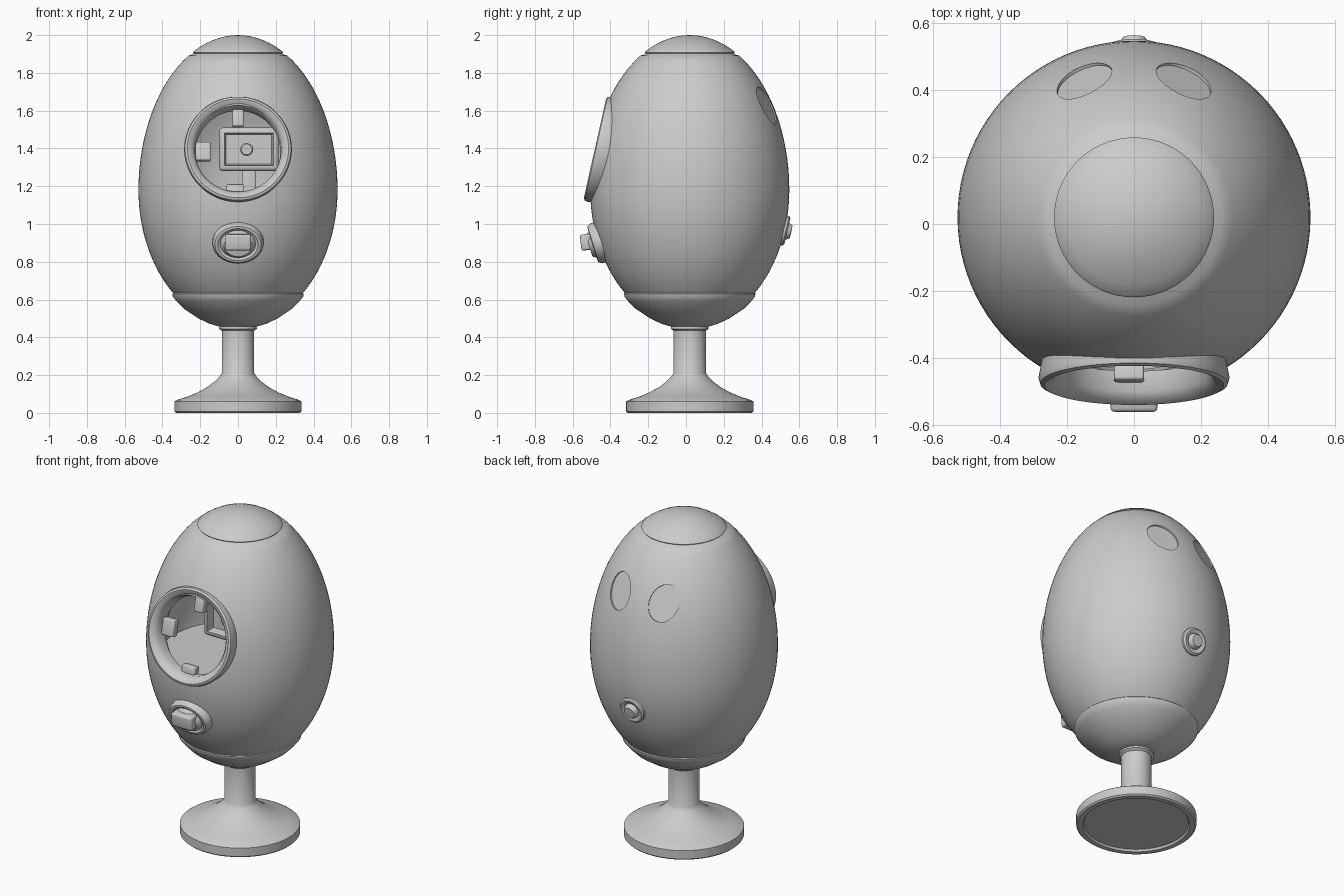
import bpy, bmesh, math
from mathutils import Matrix, Vector

if "Cube" in bpy.data.objects:
    bpy.data.objects.remove(bpy.data.objects["Cube"])

CY = 0.02           # y of the vertical axis
AXIS = Matrix.Translation((0, CY, 0))


def frame(p, n):
    # local z = surface normal, local y = up
    z = Vector(n).normalized()
    x = Vector((0, 0, 1)).cross(z).normalized()
    y = z.cross(x)
    m = Matrix((x, y, z)).transposed().to_4x4()
    m.translation = Vector(p)
    return m


def finish(name, bm, mat):
    bmesh.ops.transform(bm, matrix=mat, verts=bm.verts)
    bmesh.ops.recalc_face_normals(bm, faces=bm.faces)
    me = bpy.data.meshes.new(name)
    bm.to_mesh(me)
    bm.free()
    ob = bpy.data.objects.new(name, me)
    bpy.context.collection.objects.link(ob)
    return ob


def smooth(ob, angle=35):
    bpy.ops.object.select_all(action='DESELECT')
    ob.select_set(True)
    bpy.context.view_layer.objects.active = ob
    bpy.ops.object.shade_smooth_by_angle(angle=math.radians(angle))
    return ob


def lathe(name, pts, mat=AXIS, closed=False, steps=96):
    bm = bmesh.new()
    vs = [bm.verts.new((r, 0, z)) for r, z in pts]
    for a, b in zip(vs, vs[1:] + (vs[:1] if closed else [])):
        if a is not b:
            if closed or b is not vs[0]:
                bm.edges.new((a, b))
    bmesh.ops.spin(bm, geom=bm.verts[:] + bm.edges[:], cent=(0, 0, 0), axis=(0, 0, 1),
                   angle=math.tau, steps=steps)
    bmesh.ops.remove_doubles(bm, verts=bm.verts, dist=1e-5)
    return finish(name, bm, mat)


def block(name, size, mat, bevel=0.008, recess=0):
    bm = bmesh.new()
    bmesh.ops.create_cube(bm, size=1, matrix=Matrix.Diagonal((*size, 1)))
    bmesh.ops.bevel(bm, geom=bm.edges[:], offset=bevel, segments=3, profile=0.5, affect='EDGES')
    if recess:
        front = max(bm.faces, key=lambda f: f.calc_center_median().z)
        bmesh.ops.inset_region(bm, faces=[front], thickness=0.012)
        bmesh.ops.inset_region(bm, faces=[front], thickness=0.012, depth=-recess)
    return smooth(finish(name, bm, mat))


def cut(target, cutters):
    bpy.context.view_layer.objects.active = target
    for c in cutters:
        m = target.modifiers.new("cut", 'BOOLEAN')
        m.operation, m.solver, m.object = 'DIFFERENCE', 'EXACT', c
        bpy.ops.object.modifier_apply(modifier=m.name)
        bpy.data.objects.remove(c)


def egg_radius(z):
    t = (z - 1.18) / (0.82 if z > 1.18 else 0.72)
    return 0.527 * math.sqrt(max(0, 1 - t * t))


def egg_normal(x, y, z):
    b = 0.82 if z > 1.18 else 0.72
    return Vector((x / 0.527**2, (y - CY) / 0.527**2, (z - 1.18) / b**2))


# egg outline, with a fine seam below the cap
outline = []
for i in range(49):
    a = -math.pi / 2 + math.pi * i / 48
    z = 1.18 + math.sin(a) * (0.72 if a < 0 else 0.82)
    outline.append((max(0, 0.527 * math.cos(a)) if 0 < i < 48 else 0, z))
seam = [(egg_radius(1.892), 1.892), (egg_radius(1.897) - 0.014, 1.897),
        (egg_radius(1.903) - 0.014, 1.903), (egg_radius(1.908) - 0.004, 1.908)]
profile = [p for p in outline if not 1.88 < p[1] < 1.915] + seam
profile.sort(key=lambda p: p[1])
egg = lathe("egg_shell", profile)

# hollow chamber, round window opening and two flattened ovals on the upper back
W = frame((0, -0.478, 1.4), (0, -0.976, 0.218))
cavity = lathe("cavity_cutter", [(r * 0.88, 1.18 + (z - 1.18) * 0.88) for r, z in outline])
opening = lathe("opening_cutter", [(0, -0.22), (0.235, -0.22), (0.235, 0.2), (0, 0.2)], W)
ovals = []
for s in (-1, 1):
    az = math.radians(20)
    z = 1.63
    p = Vector((s * egg_radius(z) * math.sin(az), CY + egg_radius(z) * math.cos(az), z))
    m = frame(p, egg_normal(*p)) @ Matrix.Rotation(s * math.radians(20), 4, 'Z') @ Matrix.Diagonal((0.85, 1.1, 1, 1))
    ovals.append(lathe("oval_cutter", [(0, -0.016), (0.1, -0.016), (0.1, 0.1), (0, 0.1)], m, steps=48))
cut(egg, [cavity, opening] + ovals)
smooth(egg)

# cup that holds the egg
smooth(lathe("cup", [(0, 0.457), (0.1, 0.457), (0.15, 0.472), (0.21, 0.5), (0.285, 0.55), (0.325, 0.59),
                     (0.345, 0.615), (0.348, 0.63), (0.342, 0.637), (0.325, 0.635), (0.3, 0.6), (0, 0.52)]))

# stem with collar, flared foot and recessed underside
smooth(lathe("stem_and_foot", [(0, 0.465), (0.098, 0.465), (0.1, 0.445), (0.086, 0.435), (0.086, 0.21),
                               (0.1, 0.19), (0.125, 0.165), (0.165, 0.135), (0.215, 0.108), (0.27, 0.085),
                               (0.325, 0.068), (0.337, 0.06), (0.337, 0.008), (0.328, 0), (0.3, 0),
                               (0.292, 0.012), (0, 0.012)]))

# window rim
smooth(lathe("window_rim", [(0.272, -0.09), (0.285, -0.02), (0.28, -0.002), (0.268, 0.004), (0.245, -0.006),
                            (0.228, -0.03), (0.224, -0.09)], W, closed=True))

# chamber floor
smooth(lathe("chamber_floor", [(0, 1.1), (0.455, 1.1), (0.455, 1.08), (0, 1.08)]))

# screen with centre knob inside the chamber, on a post
S = frame((0.058, -0.12, 1.395), (0, -1, 0))
block("screen", (0.315, 0.23, 0.16), S, 0.02, 0.05)
smooth(lathe("screen_knob", [(0, 0.06), (0.028, 0.06), (0.034, 0.052), (0.034, 0.0), (0, 0.0)],
             S @ Matrix.Translation((-0.012, 0, 0.01)), steps=32))
block("screen_post", (0.07, 0.22, 0.07), frame((0.058, -0.08, 1.19), (0, -1, 0)))

# catches round the inside of the window
for name, x, y, w, h in (("left", -0.185, 0, 0.08, 0.1), ("top", 0, 0.18, 0.06, 0.09),
                         ("bottom", -0.015, -0.205, 0.09, 0.05)):
    block(name + "_catch", (w, h, 0.05), W @ Matrix.Translation((x, y, -0.08)))

# oval button on the lower front
zb = 0.9
pb = Vector((0, CY - egg_radius(zb), zb))
B = frame(pb, egg_normal(*pb))
smooth(lathe("button_surround", [(0.112, -0.03), (0.11, 0.01), (0.1, 0.028), (0.088, 0.03), (0.076, 0.022),
                                 (0.07, 0.035), (0.06, 0.05), (0, 0.05)],
             B @ Matrix.Diagonal((1.22, 1, 1, 1)), steps=64))
block("button", (0.14, 0.085, 0.08), frame((0, -0.518, 0.905), (0, -1, -0.1)), 0.012)

# round knob on the lower back
zk = 0.965
pk = Vector((0, CY + egg_radius(zk), zk))
smooth(lathe("back_knob", [(0.082, -0.02), (0.08, 0.006), (0.07, 0.014), (0.056, 0.012), (0.046, 0.006),
                           (0.042, 0.022), (0.034, 0.034), (0, 0.036)], frame(pk, egg_normal(*pk)), steps=48))
